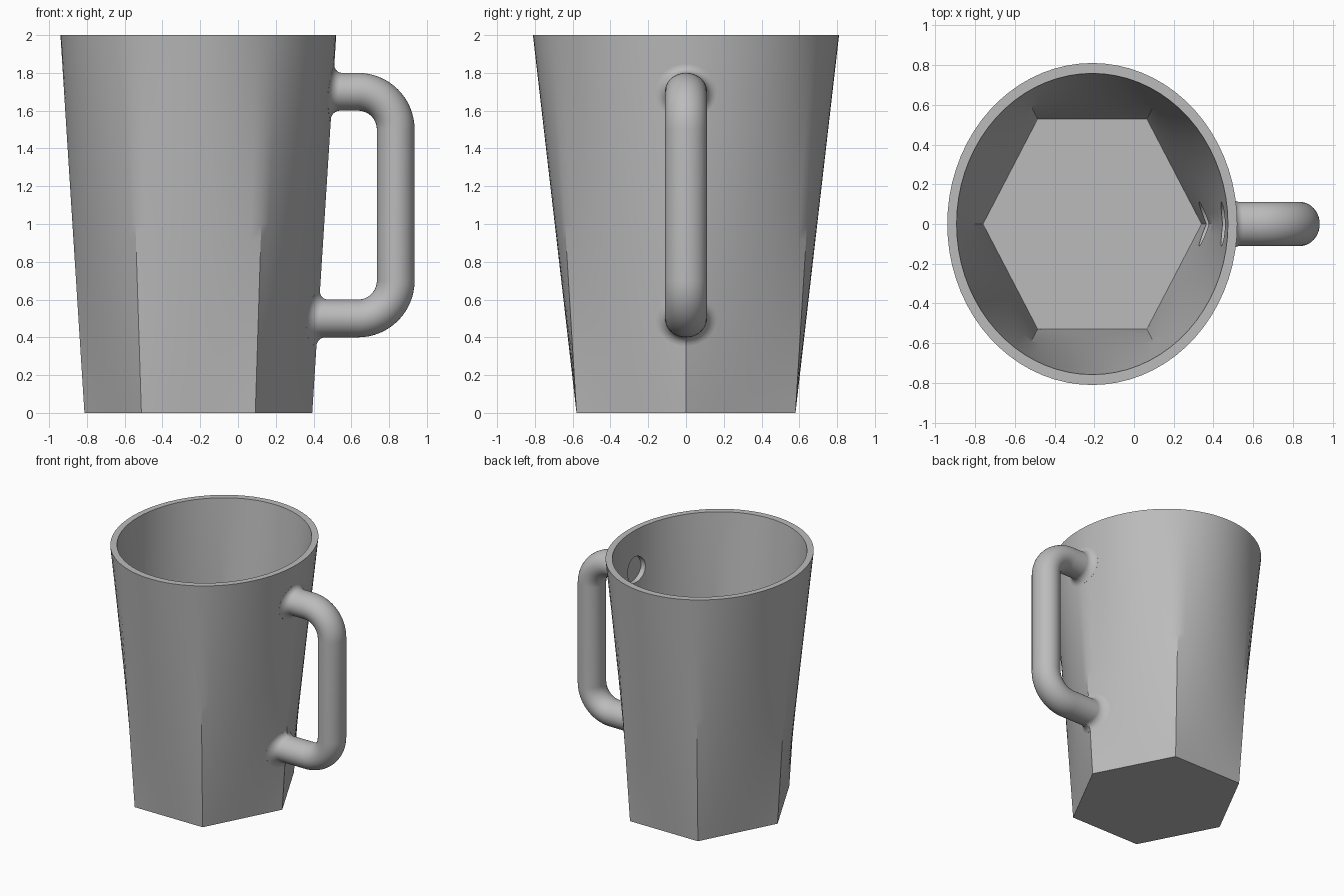
import bpy, bmesh
from math import sin, cos, pi, floor

cube = bpy.data.objects.get("Cube")
if cube:
    bpy.data.objects.remove(cube, do_unlink=True)

HEIGHT, CENTRE_X, STRETCH, FLOOR_Z = 2.0, -0.21, 1.11, 0.05
OUTER, INNER = (0.603, 0.73), (0.55, 0.683)   # radius at hexagon, radius at rim
SIDE_STEPS, ROWS = 12, 24
TUBE_R, FILLET, TUBE_STEPS = 0.1, 0.045, 40

clay = bpy.data.materials.new("grey_ceramic")
clay.use_nodes = True
clay.diffuse_color = (0.5, 0.5, 0.5, 1)
clay.node_tree.nodes["Principled BSDF"].inputs["Base Color"].default_value = (0.5, 0.5, 0.5, 1)


def section(s, f, radii):
    """Point on the loft: s counts hexagon sides, f goes from hexagon to oval."""
    k = floor(s)
    t = s - k
    a, b, c = k * pi / 3, (k + 1) * pi / 3, s * pi / 3
    hx, hy = cos(a) * (1 - t) + cos(b) * t, sin(a) * (1 - t) + sin(b) * t
    lo, hi = radii[0] * (1 - f), radii[1] * f
    return CENTRE_X + hx * lo + cos(c) * hi, STRETCH * (hy * lo + sin(c) * hi)


def wall_x(y, z, radii, base=0.0):
    """Right-hand wall position at a given y and height."""
    f, low, high = (z - base) / (HEIGHT - base), -1.0, 1.0
    for _ in range(30):
        mid = (low + high) / 2
        if section(mid, f, radii)[1] < y:
            low = mid
        else:
            high = mid
    return section(low, f, radii)[0]


def skin(name, rings):
    """Closed object through a list of equal rings, capped at both ends."""
    bm = bmesh.new()
    loops = [[bm.verts.new(p) for p in ring] for ring in rings]
    n = len(loops[0])
    for a, b in zip(loops, loops[1:]):
        for i in range(n):
            j = (i + 1) % n
            bm.faces.new((a[i], a[j], b[j], b[i]))
    bm.faces.new(loops[0][::-1])
    bm.faces.new(loops[-1])
    bmesh.ops.recalc_face_normals(bm, faces=bm.faces[:])
    mesh = bpy.data.meshes.new(name)
    bm.to_mesh(mesh)
    bm.free()
    mesh.materials.append(clay)
    ob = bpy.data.objects.new(name, mesh)
    bpy.context.collection.objects.link(ob)
    return ob


def activate(ob):
    bpy.ops.object.select_all(action='DESELECT')
    ob.select_set(True)
    bpy.context.view_layer.objects.active = ob


def loft(radii, base):
    n = 6 * SIDE_STEPS
    return [[(*section(i / SIDE_STEPS, r / ROWS, radii), base + (HEIGHT - base) * r / ROWS)
             for i in range(n)] for r in range(ROWS + 1)]


def tube_ring(place, radius):
    """Ring of the handle's oval section; place maps (across, y) to a point."""
    angles = [2 * pi * i / TUBE_STEPS for i in range(TUBE_STEPS)]
    return [place(radius * cos(a), STRETCH * radius * sin(a)) for a in angles]


def wall_ring(z, radius, gap, radii=OUTER, base=0.0):
    return tube_ring(lambda u, y: (wall_x(y, z + u, radii, base) + gap, y, z + u), radius)


# Cup: outside up to the rim, then inside down to the floor
cup = skin("cup", loft(OUTER, 0) + loft(INNER, FLOOR_Z)[::-1])

# Shallow round recesses inside the cup behind each handle end
TOP_Z, LOW_Z = 1.7, 0.5
for z in (TOP_Z, LOW_Z):
    cutter = skin("recess_cutter", [wall_ring(z, TUBE_R, -0.05, INNER, FLOOR_Z),
                                    wall_ring(z, TUBE_R, -0.006)])
    cutter.hide_render = True
    activate(cup)
    cut = cup.modifiers.new("recess", 'BOOLEAN')
    cut.operation, cut.solver, cut.object = 'DIFFERENCE', 'EXACT', cutter
    bpy.ops.object.modifier_apply(modifier=cut.name)
    bpy.data.objects.remove(cutter, do_unlink=True)


# Handle: flared foot on the wall, bend, upright, bend, flared foot
def foot(z):
    rings = [wall_ring(z, TUBE_R + FILLET, -0.003)]
    for i in range(9):
        a = pi / 2 * i / 8
        rings.append(wall_ring(z, TUBE_R + FILLET * (1 - sin(a)), FILLET * (1 - cos(a))))
    return rings


BEND_X, BEND_R = 0.635, 0.2


def bend(z, start):
    rings = []
    for i in range(17):
        a = start - pi / 2 * i / 16
        rings.append(tube_ring(lambda u, y: (BEND_X + (BEND_R + u) * cos(a), y,
                                             z + (BEND_R + u) * sin(a)), TUBE_R))
    return rings


# The low foot is mirrored so its section keeps the winding of the bend
low_foot = [[ring[(TUBE_STEPS // 2 - i) % TUBE_STEPS] for i in range(TUBE_STEPS)]
            for ring in foot(LOW_Z)[::-1]]
handle = skin("handle", foot(TOP_Z) + bend(TOP_Z - BEND_R, pi / 2)
              + bend(LOW_Z + BEND_R, 0) + low_foot)

for ob in (cup, handle):
    activate(ob)
    bpy.ops.object.shade_smooth_by_angle(angle=pi / 6)
